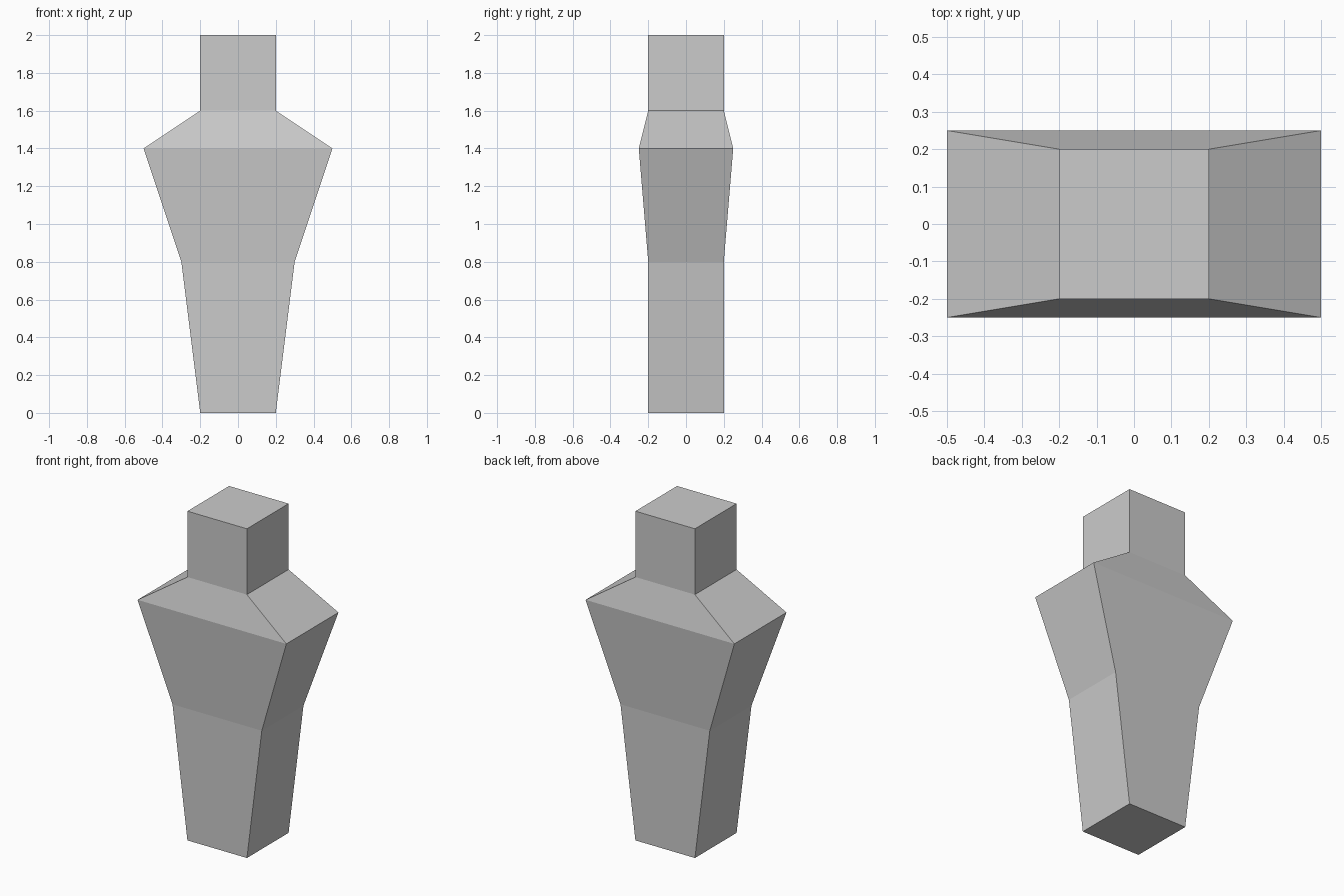
import bpy, bmesh

if "Cube" in bpy.data.objects:
    bpy.data.objects.remove(bpy.data.objects["Cube"])

# Rectangular cross-sections from foot to head: (height, half width, half depth)
SECTIONS = [
    (0.0, 0.2, 0.2),
    (0.8, 0.3, 0.2),
    (1.4, 0.5, 0.25),
    (1.6, 0.2, 0.2),
    (2.0, 0.2, 0.2),
]


def loft(name, sections):
    bm = bmesh.new()
    corners = [(-1, -1), (1, -1), (1, 1), (-1, 1)]
    rings = [[bm.verts.new((sx * w, sy * d, z)) for sx, sy in corners]
             for z, w, d in sections]
    # Side walls between neighbouring sections
    for low, high in zip(rings, rings[1:]):
        for i in range(4):
            j = (i + 1) % 4
            bm.faces.new((low[i], low[j], high[j], high[i]))
    # Bottom and top caps
    bm.faces.new(rings[0][::-1])
    bm.faces.new(rings[-1])
    mesh = bpy.data.meshes.new(name)
    bm.to_mesh(mesh)
    bm.free()
    obj = bpy.data.objects.new(name, mesh)
    bpy.context.collection.objects.link(obj)
    return obj


# Legs, torso, shoulders and head as one closed block figure
loft("figure_body", SECTIONS)
